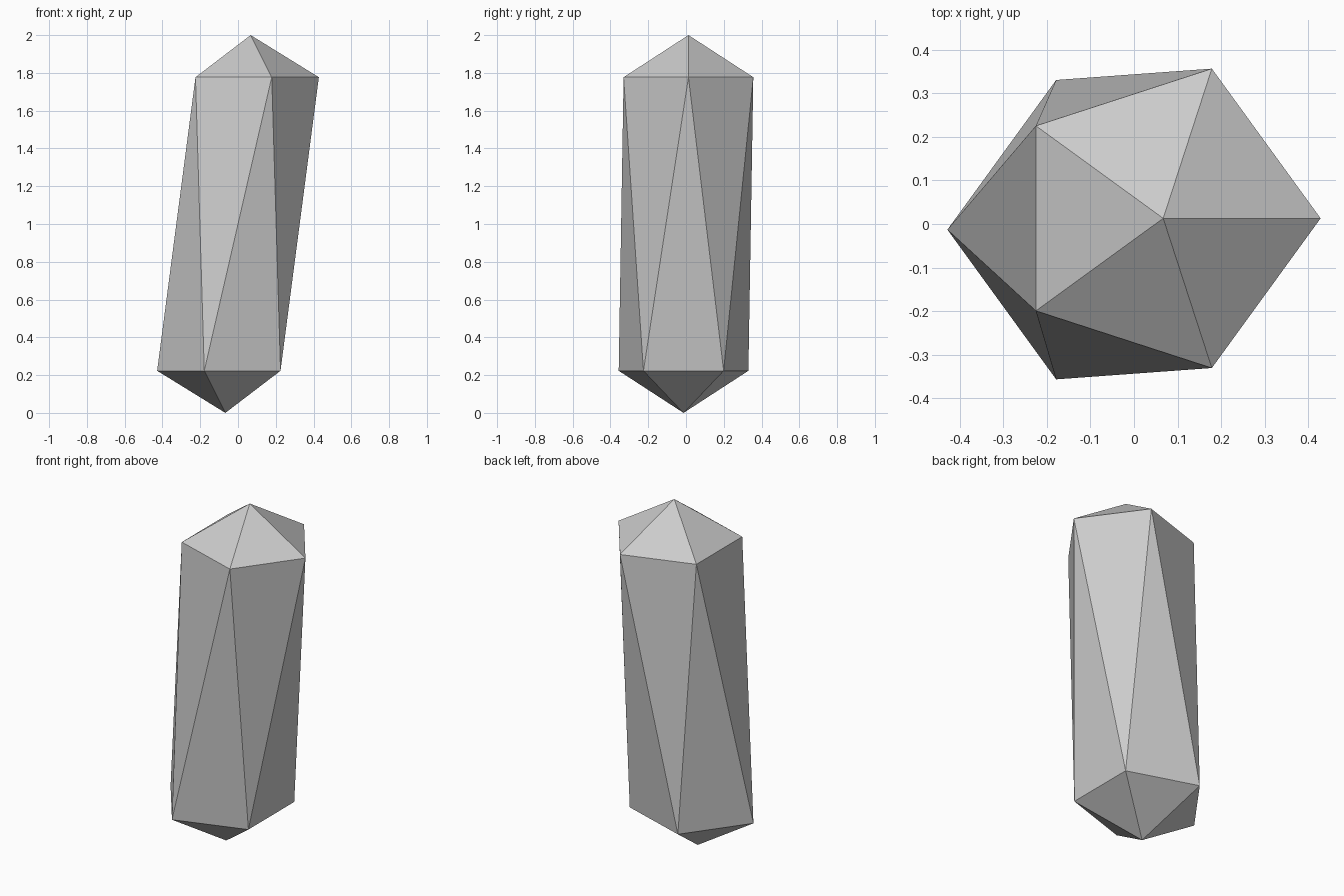
import bpy, bmesh
from math import radians, cos, sin

if "Cube" in bpy.data.objects:
    bpy.data.objects.remove(bpy.data.objects["Cube"])

RADIUS = 0.361            # radius of both five-sided rings
SHIFT_X, SHIFT_Y = 0.067, 0.013   # lean of the crystal: top goes +, bottom goes -
SIDES = 5

bm = bmesh.new()


def ring(cx, cy, z, start):
    step = 360 / SIDES
    angles = [radians(start + step * i) for i in range(SIDES)]
    return [bm.verts.new((cx + RADIUS * cos(a), cy + RADIUS * sin(a), z)) for a in angles]


# Tips and the two twisted rings
top_tip = bm.verts.new((SHIFT_X, SHIFT_Y, 2.0))
bottom_tip = bm.verts.new((-SHIFT_X, -SHIFT_Y, 0.0))
upper = ring(SHIFT_X, SHIFT_Y, 1.777, 0)
lower = ring(-SHIFT_X, -SHIFT_Y, 0.223, 36)

# Caps and the zigzag band of long side triangles
for i in range(SIDES):
    j = (i + 1) % SIDES
    bm.faces.new((top_tip, upper[i], upper[j]))
    bm.faces.new((upper[i], lower[i], upper[j]))
    bm.faces.new((lower[i], lower[j], upper[j]))
    bm.faces.new((bottom_tip, lower[j], lower[i]))
bmesh.ops.recalc_face_normals(bm, faces=bm.faces)

mesh = bpy.data.meshes.new("crystal")
bm.to_mesh(mesh)
bm.free()
bpy.context.collection.objects.link(bpy.data.objects.new("crystal", mesh))
